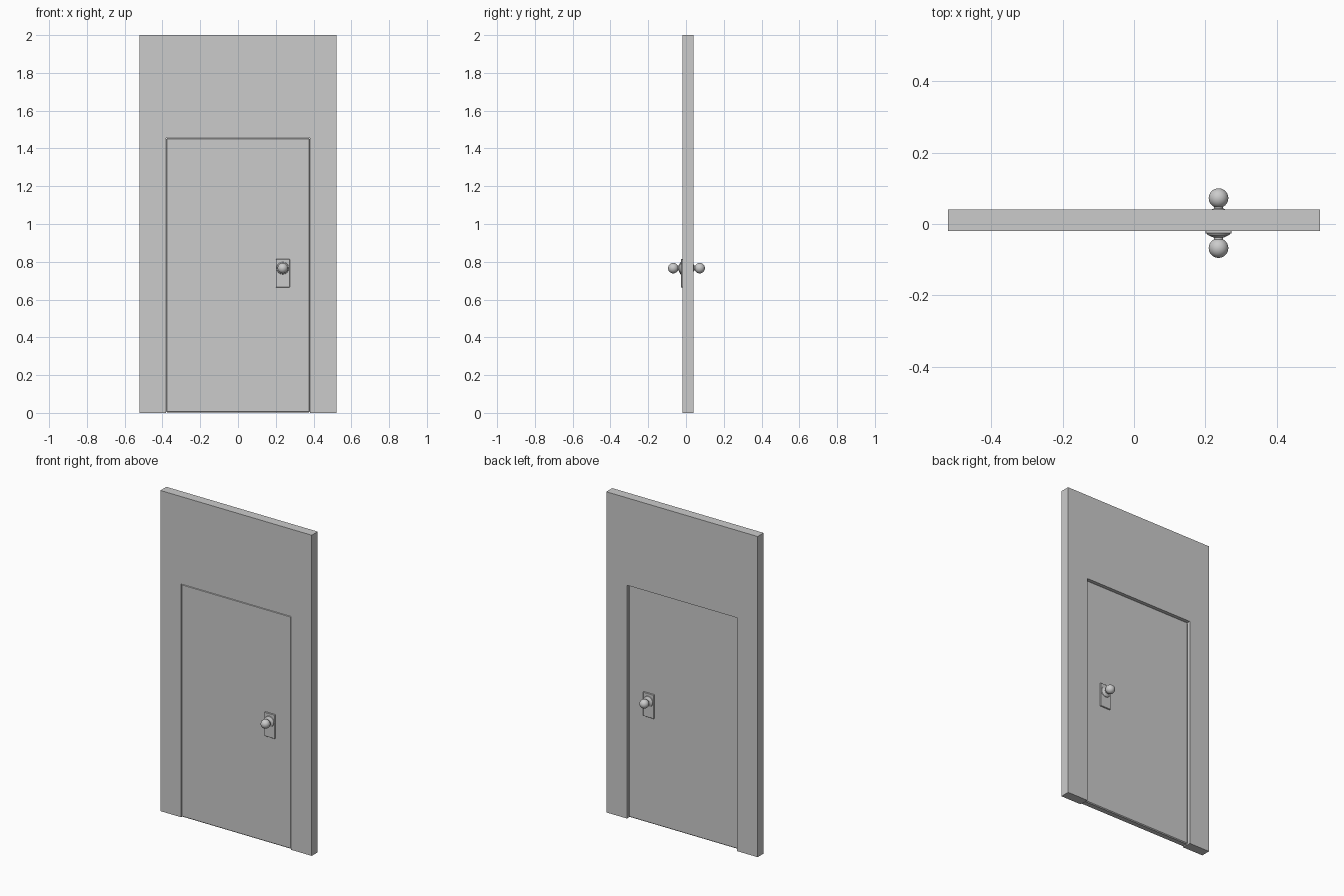
import bpy, bmesh, math
from mathutils import Matrix

cube = bpy.data.objects.get("Cube")
if cube:
    bpy.data.objects.remove(cube, do_unlink=True)

grey = bpy.data.materials.new("plain_grey")
grey.use_nodes = True
grey.diffuse_color = (0.6, 0.6, 0.6, 1)
grey.node_tree.nodes["Principled BSDF"].inputs["Base Color"].default_value = (0.6, 0.6, 0.6, 1)


def make_object(name, bm):
    bmesh.ops.recalc_face_normals(bm, faces=bm.faces)
    mesh = bpy.data.meshes.new(name)
    bm.to_mesh(mesh)
    bm.free()
    mesh.materials.append(grey)
    obj = bpy.data.objects.new(name, mesh)
    bpy.context.collection.objects.link(obj)
    return obj


def box(name, x, y, z, bevel=0):
    bm = bmesh.new()
    bmesh.ops.create_cube(bm, size=1)
    for v in bm.verts:
        v.co = [lo if c < 0 else hi for c, (lo, hi) in zip(v.co, (x, y, z))]
    obj = make_object(name, bm)
    if bevel:
        mod = obj.modifiers.new("Chamfer", 'BEVEL')
        mod.width = bevel
        mod.segments = 1
    return obj


def lathe(name, profile, x, z, side):
    """Spin (radius, y) points about the knob axis."""
    bm = bmesh.new()
    verts = [bm.verts.new((r, side * y, 0)) for r, y in profile]
    edges = [bm.edges.new(pair) for pair in zip(verts, verts[1:])]
    bmesh.ops.spin(bm, geom=verts + edges, cent=(0, 0, 0), axis=(0, 1, 0),
                   angle=math.tau, steps=32, use_merge=True)
    bmesh.ops.remove_doubles(bm, verts=bm.verts, dist=0.0001)
    bmesh.ops.transform(bm, matrix=Matrix.Translation((x, 0, z)), verts=bm.verts)
    obj = make_object(name, bm)
    bpy.ops.object.select_all(action='DESELECT')
    obj.select_set(True)
    bpy.context.view_layer.objects.active = obj
    bpy.ops.object.shade_smooth_by_angle(angle=math.radians(35))
    return obj


# Wall with a doorway, extruded from an arch outline
W, DOOR_W, DOOR_H = 0.522, 0.38, 1.455
FRONT, BACK = -0.019, 0.04
outline = [(-W, 0), (-DOOR_W, 0), (-DOOR_W, DOOR_H), (DOOR_W, DOOR_H),
           (DOOR_W, 0), (W, 0), (W, 2), (-W, 2)]
bm = bmesh.new()
face = bm.faces.new([bm.verts.new((x, FRONT, z)) for x, z in outline])
solid = bmesh.ops.extrude_face_region(bm, geom=[face], use_keep_orig=True)
for item in solid["geom"]:
    if isinstance(item, bmesh.types.BMVert):
        item.co.y = BACK
make_object("wall", bm)

# Door leaf, almost flush at the front and recessed at the back
box("door", (-DOOR_W, DOOR_W), (-0.018, 0.023), (0.003, DOOR_H), bevel=0.005)

# Matching plate, rose and knob on both faces of the door
KX, KZ, MID = 0.237, 0.766, 0.0025
neck = [(0, 0.028), (0.033, 0.028), (0.031, 0.033), (0.02, 0.038),
        (0.013, 0.041), (0.013, 0.05)]
ball = [(0.0275 * math.sin(a), 0.07 - 0.0275 * math.cos(a))
        for a in (math.pi * i / 20 for i in range(3, 21))]
for label, side in (("front", -1), ("back", 1)):
    ys = sorted((MID + side * 0.02, MID + side * 0.0295))
    box(label + "_plate", (0.2, 0.274), ys, (0.665, 0.815), bevel=0.002)
    knob = lathe(label + "_knob", neck + ball, KX, KZ, side)
    knob.location.y = MID
